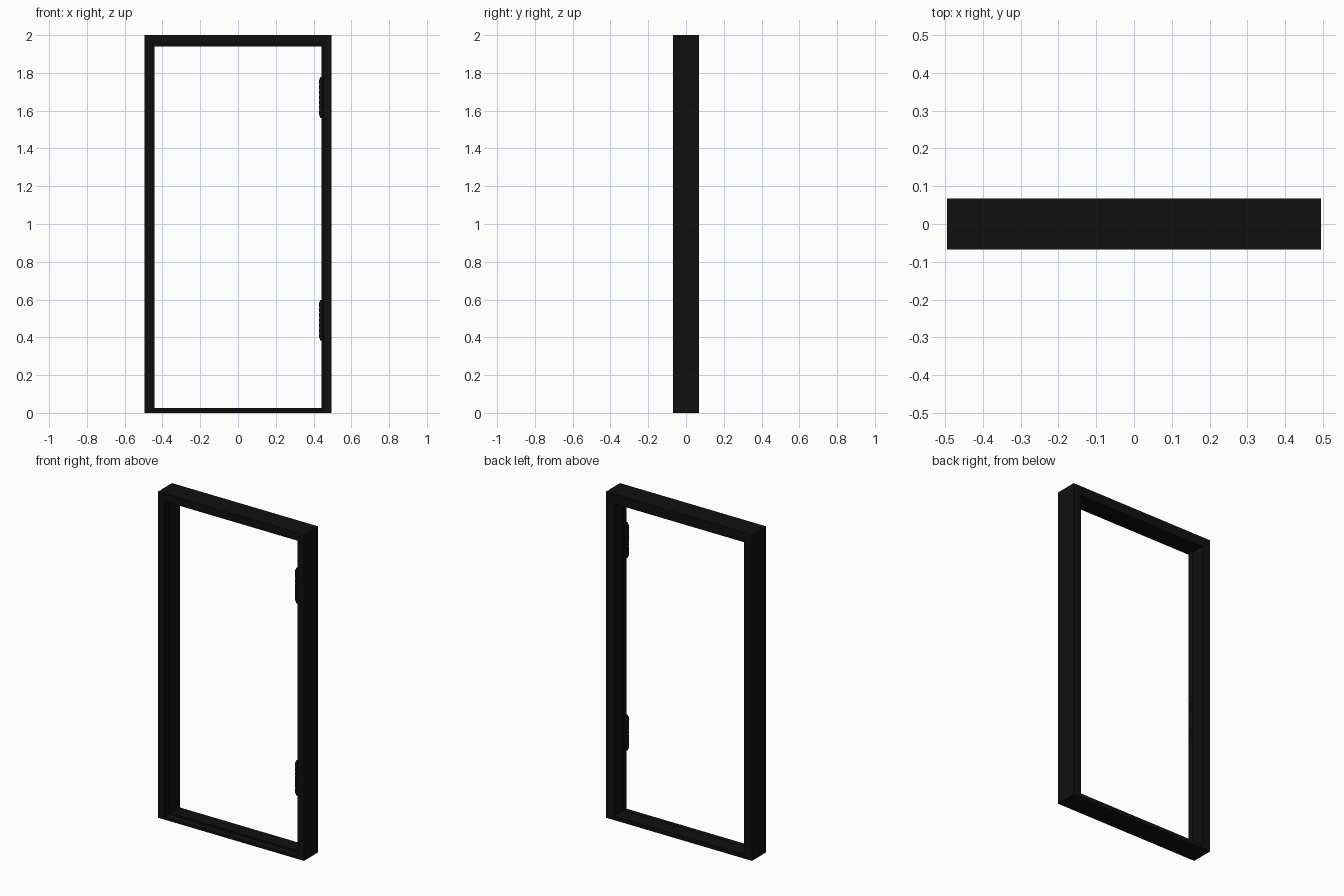
import bpy, bmesh, math
from mathutils import Matrix, Vector

if "Cube" in bpy.data.objects:
    bpy.data.objects.remove(bpy.data.objects["Cube"])

mat = bpy.data.materials.new("black_paint")
mat.diffuse_color = (0.005, 0.005, 0.005, 1)
mat.use_nodes = True
mat.node_tree.nodes["Principled BSDF"].inputs["Base Color"].default_value = mat.diffuse_color


def finish(name, bm):
    bmesh.ops.recalc_face_normals(bm, faces=bm.faces)
    me = bpy.data.meshes.new(name)
    bm.to_mesh(me)
    bm.free()
    ob = bpy.data.objects.new(name, me)
    bpy.context.collection.objects.link(ob)
    me.materials.append(mat)
    return ob


def prism(name, pts, direction):
    """Extrude a closed polygon of 3D points along a direction."""
    bm = bmesh.new()
    face = bm.faces.new([bm.verts.new(p) for p in pts])
    ext = bmesh.ops.extrude_face_region(bm, geom=[face])
    verts = [g for g in ext["geom"] if isinstance(g, bmesh.types.BMVert)]
    bmesh.ops.translate(bm, verts=verts, vec=Vector(direction))
    return finish(name, bm)


def box(name, lo, hi):
    pts = [(lo[0], lo[1], lo[2]), (hi[0], lo[1], lo[2]),
           (hi[0], hi[1], lo[2]), (lo[0], hi[1], lo[2])]
    return prism(name, pts, (0, 0, hi[2] - lo[2]))


W, D, H = 0.495, 0.068, 2.0
REB, STOP, YS = 0.452, 0.441, -0.022   # rebate, door stop, step depth

# Rebated side jambs
profile = [(W, -D), (W, D), (STOP, D), (STOP, YS), (REB, YS), (REB, -D)]
jambs = {}
for side, s in (("left", -1), ("right", 1)):
    jambs[side] = prism(side + "_jamb", [(s * x, y, 0) for x, y in profile], (0, 0, H))

# Rebated head between the jambs
head = [(-D, H), (D, H), (D, 1.94), (YS, 1.94), (YS, 1.952), (-D, 1.952)]
prism("head", [(-REB, y, z) for y, z in head], (2 * REB, 0, 0))

# Threshold with a small raised stop
sill = [(-D, 0), (D, 0), (D, 0.025), (YS, 0.025), (YS, 0.015), (-D, 0.015)]
prism("threshold", [(-REB, y, z) for y, z in sill], (2 * REB, 0, 0))

# Seal strips in the rebate corner
for s in (-1, 1):
    x0, x1 = sorted((s * REB, s * (REB - 0.008)))
    box("side_seal", (x0, YS - 0.007, 0.025), (x1, YS, 1.952))
box("head_seal", (-REB, YS - 0.007, 1.944), (REB, YS, 1.952))

# Latch and bolt pockets in the left jamb
for z in (0.96, 0.80):
    cut = box("pocket_cutter", (-0.472, -0.052, z - 0.025), (-0.445, -0.034, z + 0.025))
    cut.hide_render = True
    cut.hide_viewport = True
    mod = jambs["left"].modifiers.new("pocket", "BOOLEAN")
    mod.operation = "DIFFERENCE"
    mod.object = cut

# Hinges: stacked knuckles with tapered tips, plus a leaf with screw heads
def cone(bm, r1, r2, depth, loc, rot=None):
    m = Matrix.Translation(loc) @ (rot or Matrix.Identity(4))
    bmesh.ops.create_cone(bm, cap_ends=True, segments=16, radius1=r1,
                          radius2=r2, depth=depth, matrix=m)


HX, HY, N, STEP = 0.440, -0.056, 7, 0.027
for label, zc in (("lower", 0.49), ("upper", 1.67)):
    bm = bmesh.new()
    for i in range(N):
        z = zc + (i - (N - 1) / 2) * STEP
        cone(bm, 0.011, 0.011, STEP - 0.005, (HX, HY, z))
    cone(bm, 0.008, 0.008, N * STEP, (HX, HY, zc))
    half = N * STEP / 2
    cone(bm, 0.010, 0.004, 0.015, (HX, HY, zc + half + 0.006))
    cone(bm, 0.004, 0.010, 0.015, (HX, HY, zc - half - 0.006))
    knuckle = finish(label + "_hinge_knuckle", bm)
    bpy.ops.object.select_all(action="DESELECT")
    knuckle.select_set(True)
    bpy.context.view_layer.objects.active = knuckle
    bpy.ops.object.shade_smooth_by_angle(angle=math.radians(35))

    box(label + "_hinge_leaf", (REB - 0.004, HY, zc - half), (REB + 0.002, YS - 0.008, zc + half))
    bm = bmesh.new()
    for i in range(4):
        cone(bm, 0.004, 0.004, 0.003, (REB - 0.005, -0.038, zc + (i - 1.5) * 0.05),
             Matrix.Rotation(math.pi / 2, 4, "Y"))
    finish(label + "_hinge_screws", bm)
